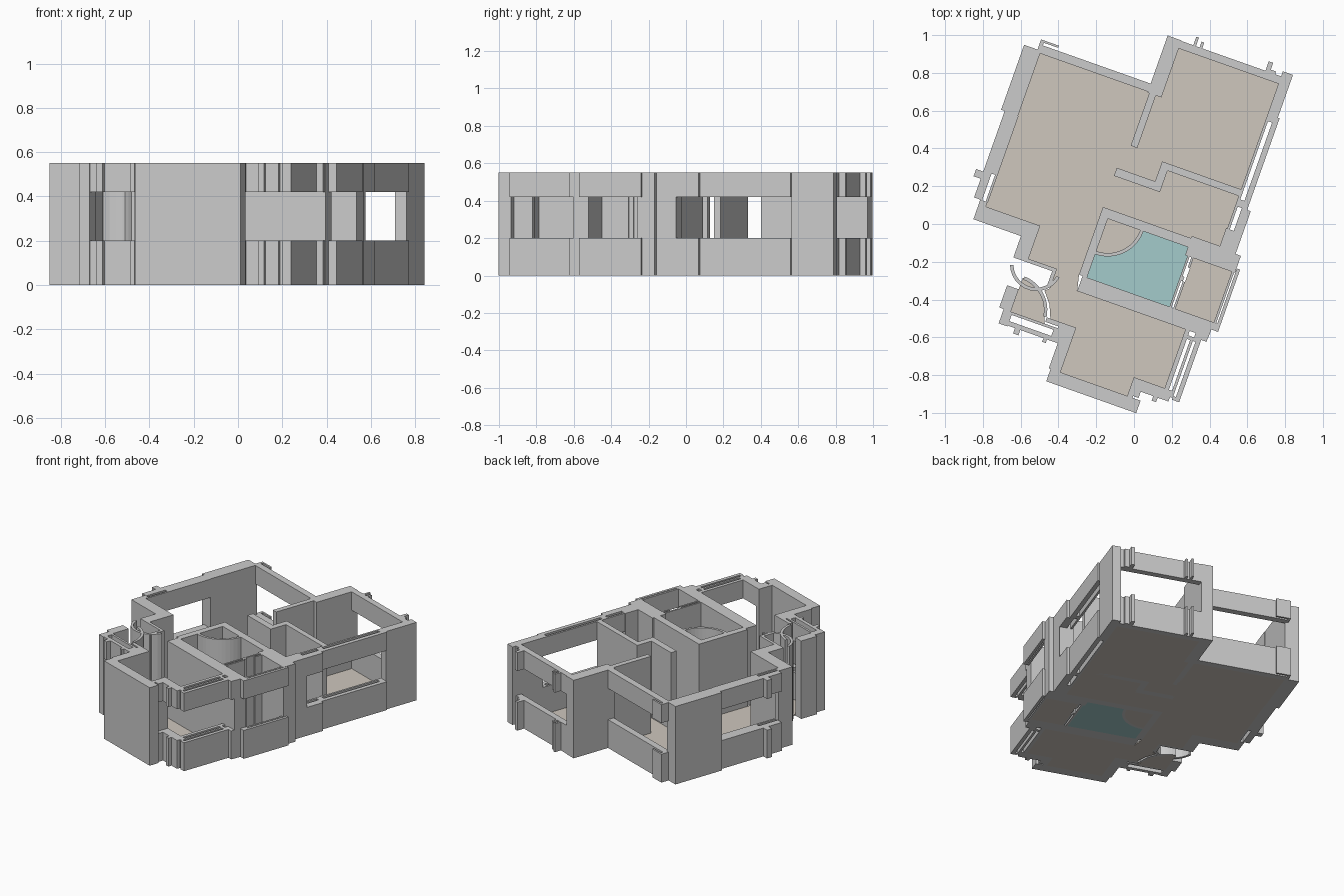
import bpy, bmesh, math
from mathutils import Matrix

if "Cube" in bpy.data.objects:
    bpy.data.objects.remove(bpy.data.objects["Cube"])

# The plan is drawn square to its own axes (u, v), then turned clockwise
TURN = Matrix.Rotation(math.radians(-19.5), 4, 'Z')
TOP, SILL, HEAD, SLAB = 0.55, 0.20, 0.42, 0.008


def material(name, rgb):
    m = bpy.data.materials.new(name)
    m.diffuse_color = (*rgb, 1)
    m.use_nodes = True
    m.node_tree.nodes["Principled BSDF"].inputs["Base Color"].default_value = m.diffuse_color
    return m


beige = material("beige_floor", (0.62, 0.57, 0.51))
teal = material("teal_tiles", (0.37, 0.60, 0.60))


def add_prism(bm, pts, z0, z1):
    low = [bm.verts.new((u, v, z0)) for u, v in pts]
    high = [bm.verts.new((u, v, z1)) for u, v in pts]
    n = len(pts)
    bm.faces.new(low[::-1])
    bm.faces.new(high)
    for i in range(n):
        j = (i + 1) % n
        bm.faces.new((low[i], low[j], high[j], high[i]))


def finish(name, bm, mat=None):
    bmesh.ops.recalc_face_normals(bm, faces=bm.faces)
    bmesh.ops.transform(bm, matrix=TURN, verts=bm.verts)
    me = bpy.data.meshes.new(name)
    bm.to_mesh(me)
    bm.free()
    if mat:
        me.materials.append(mat)
    bpy.context.collection.objects.link(bpy.data.objects.new(name, me))


def rect(u0, u1, v0, v1):
    return [(u0, v0), (u1, v0), (u1, v1), (u0, v1)]


def wall(name, *rects, levels=((0, TOP),)):
    bm = bmesh.new()
    for r in rects:
        for z0, z1 in levels:
            add_prism(bm, rect(*r), z0, z1)
    finish(name, bm)


def window(name, *rects):
    wall(name, *rects, levels=((0, SILL), (HEAD, TOP)))


def arc(cu, cv, r, a0, a1, n=12):
    return [(cu + r * math.cos(math.radians(a0 + (a1 - a0) * i / n)),
             cv + r * math.sin(math.radians(a0 + (a1 - a0) * i / n))) for i in range(n + 1)]


def curved_wall(name, cu, cv, r, a0, a1, t=0.018):
    bm = bmesh.new()
    add_prism(bm, arc(cu, cv, r, a0, a1) + arc(cu, cv, r - t, a1, a0), 0, TOP)
    finish(name, bm)


def floor(name, pts, mat):
    bm = bmesh.new()
    add_prism(bm, pts, 0, SLAB)
    finish(name, bm, mat)


# Solid outer walls
wall("northwest_wall", (-.865, -.77, .335, .70))
wall("west_corner_wall", (-.81, -.77, -.26, -.15), (-.77, -.543, -.26, -.175),
     (-.543, -.465, -.36, -.175))
wall("entry_side_wall", (-.543, -.305, -.38, -.36), (-.325, -.305, -.47, -.38))
wall("washroom_outer_wall", (-.50, -.45, -.735, -.655), (-.525, -.46, -.655, -.53))
wall("washroom_inner_wall", (-.195, -.105, -.705, -.62), (-.27, -.195, -.645, -.62))
wall("front_left_wall", (-.17, -.105, -.87, -.705), (-.16, .345, -.94, -.87))
wall("front_end_stub", (.27, .30, -.87, -.765))
wall("northeast_wall", (.473, .53, .785, 1.025))
wall("east_mid_wall", (.31, .59, -.065, .03), (.467, .56, .03, .142))

# Solid inner walls
wall("room_divider", (-.165, -.087, .68, 1.0), (-.155, -.118, .385, .68))
wall("hall_stepped_wall", (-.185, .03, .205, .25), (.03, .073, .205, .325),
     (.03, .473, .325, .362))
wall("bath_north_wall", (-.185, .31, -.02, .03), (.31, .467, .03, .042))
wall("bath_west_wall", (-.185, -.14, -.35, -.02))
wall("bath_south_wall", (-.165, .572, -.435, -.35))
wall("bath_east_wall", (.323, .335, -.35, -.065), (.345, .357, -.35, -.20),
     (.335, .345, -.20, -.175), (.345, .357, -.12, -.065))

# Window walls: solid below the sill and above the head, hollow in the middle
window("west_window", (-.845, -.80, -.15, .335), (-.78, -.767, -.15, .335),
       (-.80, -.78, .0, .335), (-.885, -.845, -.045, -.005))
window("northwest_window", (-.77, -.165, .685, .73), (-.79, -.69, .745, .757),
       (-.79, -.77, .70, .745))
window("northeast_window", (-.087, .473, .955, .997), (-.02, -.005, .997, 1.045),
       (.015, .03, .997, 1.03), (.385, .41, .997, 1.05), (.41, .44, .997, 1.012))
window("east_window", (.473, .487, .142, .785), (.51, .54, .142, .785),
       (.487, .51, .27, .31), (.487, .51, .75, .785), (.54, .56, .142, .27))
window("small_room_window", (.572, .585, -.39, -.065), (.592, .61, -.39, -.04),
       (.585, .592, -.39, -.35), (.50, .57, -.46, -.435))
window("southeast_window", (.443, .467, -.765, -.435), (.485, .50, -.80, -.46),
       (.515, .54, -.81, -.46), (.467, .515, -.48, -.46), (.50, .515, -.81, -.79))
window("front_window", (.30, .485, -.825, -.765), (.30, .33, -.86, -.825),
       (.40, .425, -.85, -.825))
window("washroom_window", (-.45, -.195, -.67, -.655), (-.45, -.17, -.73, -.705),
       (-.215, -.195, -.705, -.67), (-.41, -.38, -.76, -.73), (-.25, -.23, -.75, -.73))

# Curved shower screen and washroom arcs
SU, SV, SR = -.14, -.02, .20
curved_wall("shower_screen", SU, SV, SR, 270, 360)
curved_wall("washroom_arc_upper", -.415, -.375, .14, 200, 350)
curved_wall("washroom_arc_lower", -.46, -.645, .19, 8, 88)

# Floors
floor("main_floor", [
    (-.77, -.175), (-.465, -.175), (-.465, -.36), (-.305, -.36), (-.305, -.47),
    (-.33, -.49), (-.28, -.55), (-.25, -.62), (-.105, -.62), (-.105, -.87), (.27, -.87),
    (.27, -.765), (.443, -.765), (.443, -.435), (-.165, -.435), (-.185, -.35),
    (-.185, .03), (.473, .03), (.473, .955), (-.087, .955), (-.087, .685), (-.77, .685)], beige)
floor("small_room_floor", rect(.357, .572, -.35, -.065), beige)
floor("washroom_floor", [(-.46, -.655), (-.27, -.655)] + arc(-.46, -.645, .18, 8, 90), beige)
floor("shower_floor", [(SU, SV)] + arc(SU, SV, SR - .018, 270, 360), beige)
floor("bath_floor", [(SU, -.35), (.323, -.35), (.323, SV)] + arc(SU, SV, SR, 360, 270), teal)
